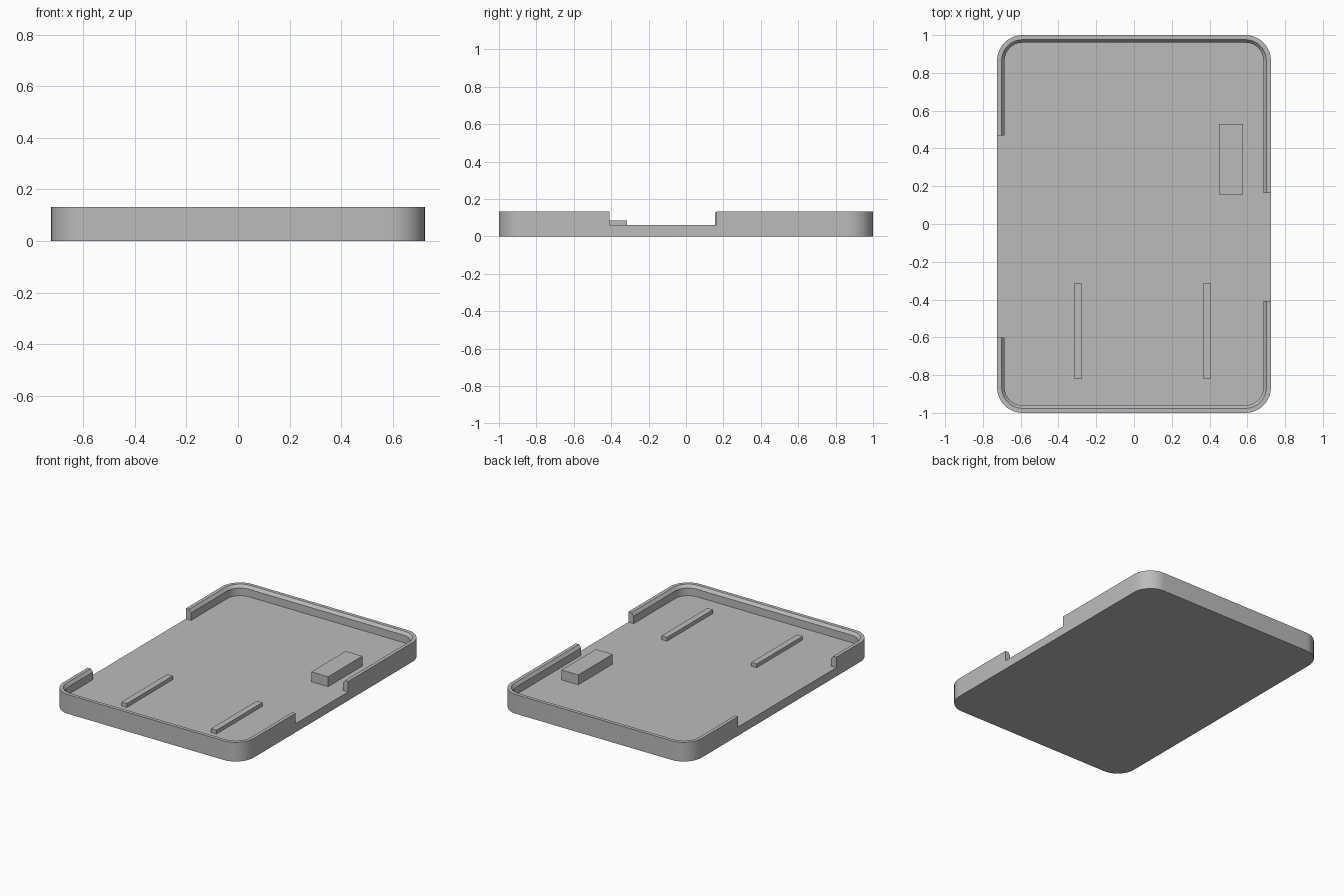
import bpy, bmesh
from math import cos, sin, pi, radians

cube = bpy.data.objects.get("Cube")
if cube:
    bpy.data.objects.remove(cube)

HALF_X, HALF_Y, RADIUS = 0.725, 1.0, 0.135
FLOOR, RIM = 0.06, 0.132
STEPS = 12

grey = bpy.data.materials.new("plain grey")
grey.use_nodes = True
colour = (0.5, 0.5, 0.5, 1)
grey.diffuse_color = colour
grey.node_tree.nodes["Principled BSDF"].inputs["Base Color"].default_value = colour


def finish(name, bm):
    bmesh.ops.recalc_face_normals(bm, faces=bm.faces)
    mesh = bpy.data.meshes.new(name)
    bm.to_mesh(mesh)
    bm.free()
    mesh.materials.append(grey)
    obj = bpy.data.objects.new(name, mesh)
    bpy.context.collection.objects.link(obj)
    return obj


def box(name, x0, x1, y0, y1, z0, z1):
    bm = bmesh.new()
    bmesh.ops.create_cube(bm, size=1)
    for v in bm.verts:
        v.co = ((x0 + x1) / 2 + v.co.x * (x1 - x0),
                (y0 + y1) / 2 + v.co.y * (y1 - y0),
                (z0 + z1) / 2 + v.co.z * (z1 - z0))
    return finish(name, bm)


def rounded_loop(bm, inset, z):
    r = RADIUS - inset
    cx, cy = HALF_X - RADIUS, HALF_Y - RADIUS
    loop = []
    for i, (sx, sy) in enumerate([(1, 1), (-1, 1), (-1, -1), (1, -1)]):
        for k in range(STEPS + 1):
            a = (i + k / STEPS) * pi / 2
            loop.append(bm.verts.new((sx * cx + r * cos(a), sy * cy + r * sin(a), z)))
    return loop


# Tray: outer wall, rim, chamfered inner lip, inner wall and floor
bm = bmesh.new()
section = [(0, 0), (0, RIM), (0.024, RIM), (0.04, 0.112), (0.04, FLOOR)]
loops = [rounded_loop(bm, inset, z) for inset, z in section]
for a, b in zip(loops, loops[1:]):
    for i in range(len(a)):
        j = (i + 1) % len(a)
        bm.faces.new((a[i], a[j], b[j], b[i]))
bm.faces.new(loops[0])
bm.faces.new(loops[-1])
tray = finish("tray", bm)

# Openings in the two long walls, cut down to the floor
openings = [("left_opening", 0.6, 0.8, -0.408, 0.164),
            ("right_opening", -0.8, -0.6, -0.602, 0.468)]
cutters = [box(*o, FLOOR, 0.3) for o in openings]
bpy.context.view_layer.objects.active = tray
for cutter in cutters:
    mod = tray.modifiers.new(cutter.name, "BOOLEAN")
    mod.operation = "DIFFERENCE"
    mod.solver = "EXACT"
    mod.object = cutter
    bpy.ops.object.modifier_apply(modifier=mod.name)
for cutter in cutters:
    bpy.data.objects.remove(cutter)

# Rounded corners smooth, all other edges sharp
bpy.ops.object.select_all(action="DESELECT")
tray.select_set(True)
bpy.ops.object.shade_smooth_by_angle(angle=radians(25))

# Two support rails and a raised block on the floor
for name, x in (("right_rail", -0.297), ("left_rail", 0.387)):
    box(name, x - 0.021, x + 0.021, -0.817, -0.316, FLOOR - 0.01, 0.086)
box("raised_block", 0.45, 0.578, 0.156, 0.53, FLOOR - 0.01, 0.128)
